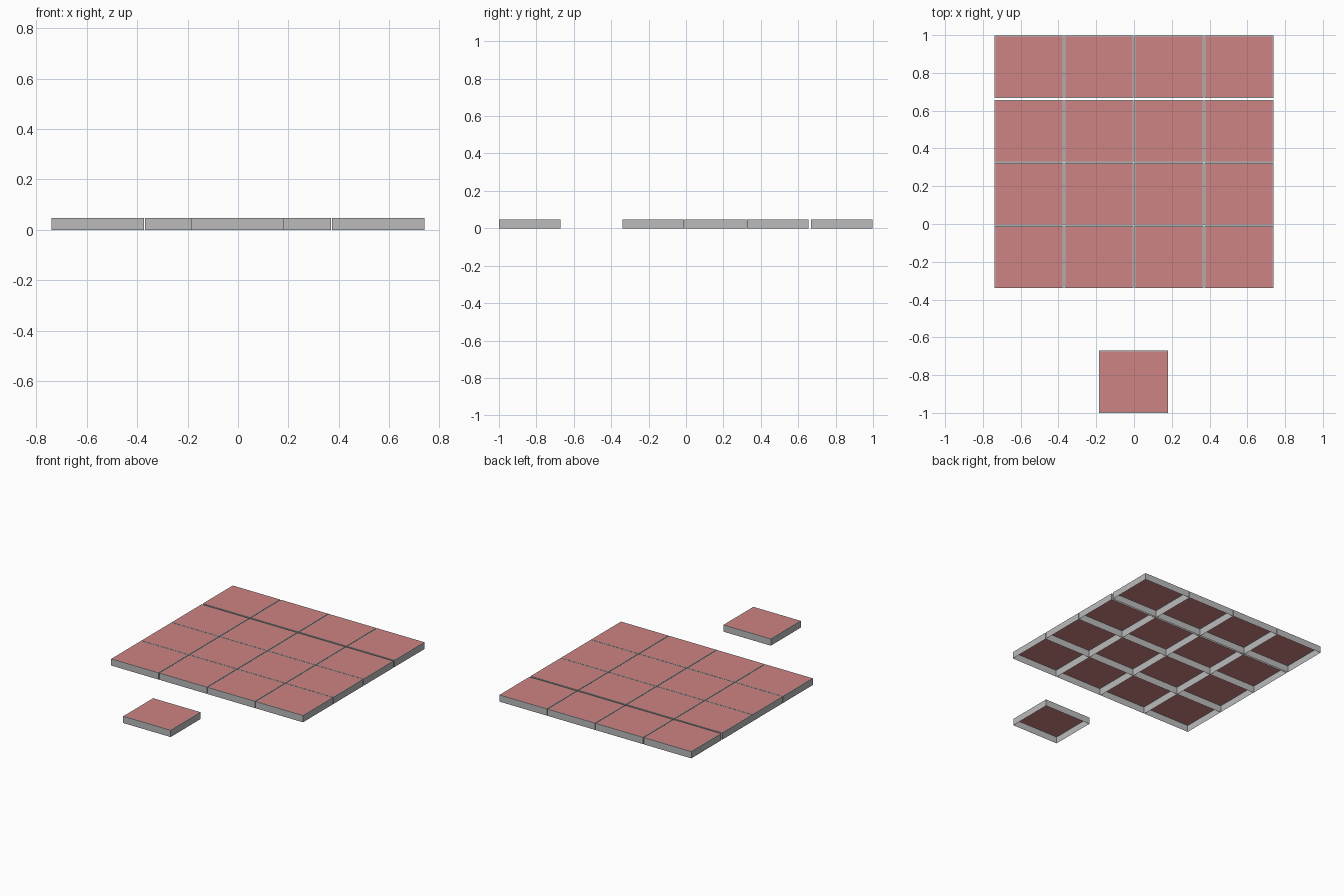
import bpy
import bmesh

cube = bpy.data.objects.get("Cube")
if cube:
    bpy.data.objects.remove(cube, do_unlink=True)


def make_material(name, rgb):
    mat = bpy.data.materials.new(name)
    mat.use_nodes = True
    color = (*rgb, 1.0)
    mat.diffuse_color = color
    mat.node_tree.nodes["Principled BSDF"].inputs["Base Color"].default_value = color
    return mat


GREY = make_material("grey_rim", (0.50, 0.50, 0.50))
PINK = make_material("dusty_pink", (0.62, 0.23, 0.23))
WIDTH, DEPTH, HEIGHT, RIM = 0.366, 0.33, 0.047, 0.007


def make_tile(name, x, y):
    """Hollow tile, open underneath, with a pink panel inside a grey rim."""
    bm = bmesh.new()
    bmesh.ops.create_cube(bm, size=1)
    for v in bm.verts:
        v.co.x = v.co.x * WIDTH + x
        v.co.y = v.co.y * DEPTH + y
        v.co.z = (v.co.z + 0.5) * HEIGHT
    bm.normal_update()
    # Open the underside
    bottom = [f for f in bm.faces if f.normal.z < -0.9]
    bmesh.ops.delete(bm, geom=bottom, context="FACES_ONLY")
    # Inset the coloured panel
    top = [f for f in bm.faces if f.normal.z > 0.9]
    bmesh.ops.inset_region(bm, faces=top, thickness=RIM)
    top[0].material_index = 1
    mesh = bpy.data.meshes.new(name)
    bm.to_mesh(mesh)
    bm.free()
    mesh.materials.append(GREY)
    mesh.materials.append(PINK)
    obj = bpy.data.objects.new(name, mesh)
    bpy.context.collection.objects.link(obj)


# Four by four field of tiles
for row, y in enumerate((-0.175, 0.158, 0.491, 0.833)):
    for col in range(4):
        make_tile(f"tile_row{row + 1}_column{col + 1}", (col - 1.5) * 0.371, y)

# Separate tile in front
make_tile("loose_tile", -0.002, -0.835)
